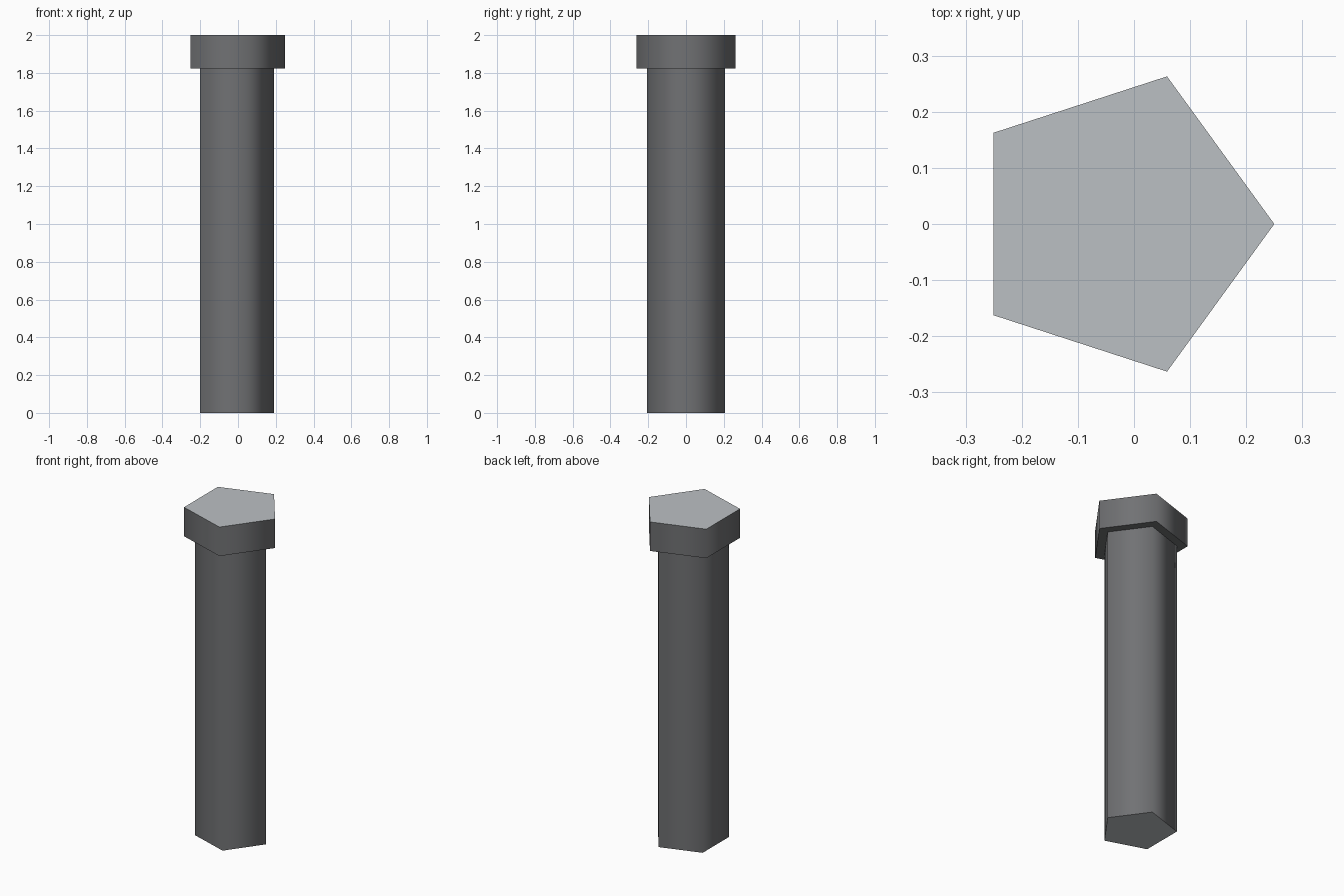
import bpy, bmesh, math

if "Cube" in bpy.data.objects:
    bpy.data.objects.remove(bpy.data.objects["Cube"])

SIDES = 5
CENTRE_X = -0.0266
# (radius, height) steps: shaft foot, shaft top, head underside, head top
PROFILE = [(0.2165, 0.0), (0.2165, 1.823), (0.2766, 1.823), (0.2766, 2.0)]


def material(name, colour):
    mat = bpy.data.materials.new(name)
    mat.diffuse_color = (*colour, 1.0)
    mat.use_nodes = True
    mat.node_tree.nodes["Principled BSDF"].inputs["Base Color"].default_value = mat.diffuse_color
    return mat


bm = bmesh.new()

# Pentagonal rings, one corner pointing to +x
rings = []
for radius, z in PROFILE:
    ring = []
    for i in range(SIDES):
        a = math.tau * i / SIDES
        ring.append(bm.verts.new((CENTRE_X + radius * math.cos(a), radius * math.sin(a), z)))
    rings.append(ring)

# Side walls and the ledge under the head
for low, high in zip(rings, rings[1:]):
    for i in range(SIDES):
        j = (i + 1) % SIDES
        bm.faces.new((low[i], low[j], high[j], high[i]))

# End caps in the lighter steel
for cap in (list(reversed(rings[0])), rings[-1]):
    bm.faces.new(cap).material_index = 1
bmesh.ops.recalc_face_normals(bm, faces=bm.faces)

mesh = bpy.data.meshes.new("pentagonal_bolt")
bm.to_mesh(mesh)
bm.free()
mesh.materials.append(material("dark_steel", (0.165, 0.168, 0.175)))
mesh.materials.append(material("light_steel", (0.50, 0.53, 0.55)))
bolt = bpy.data.objects.new("pentagonal_bolt", mesh)
bpy.context.collection.objects.link(bolt)

# Smooth around the sides, sharp at caps and ledge
bpy.context.view_layer.objects.active = bolt
bolt.select_set(True)
bpy.ops.object.shade_smooth_by_angle(angle=math.radians(80))
